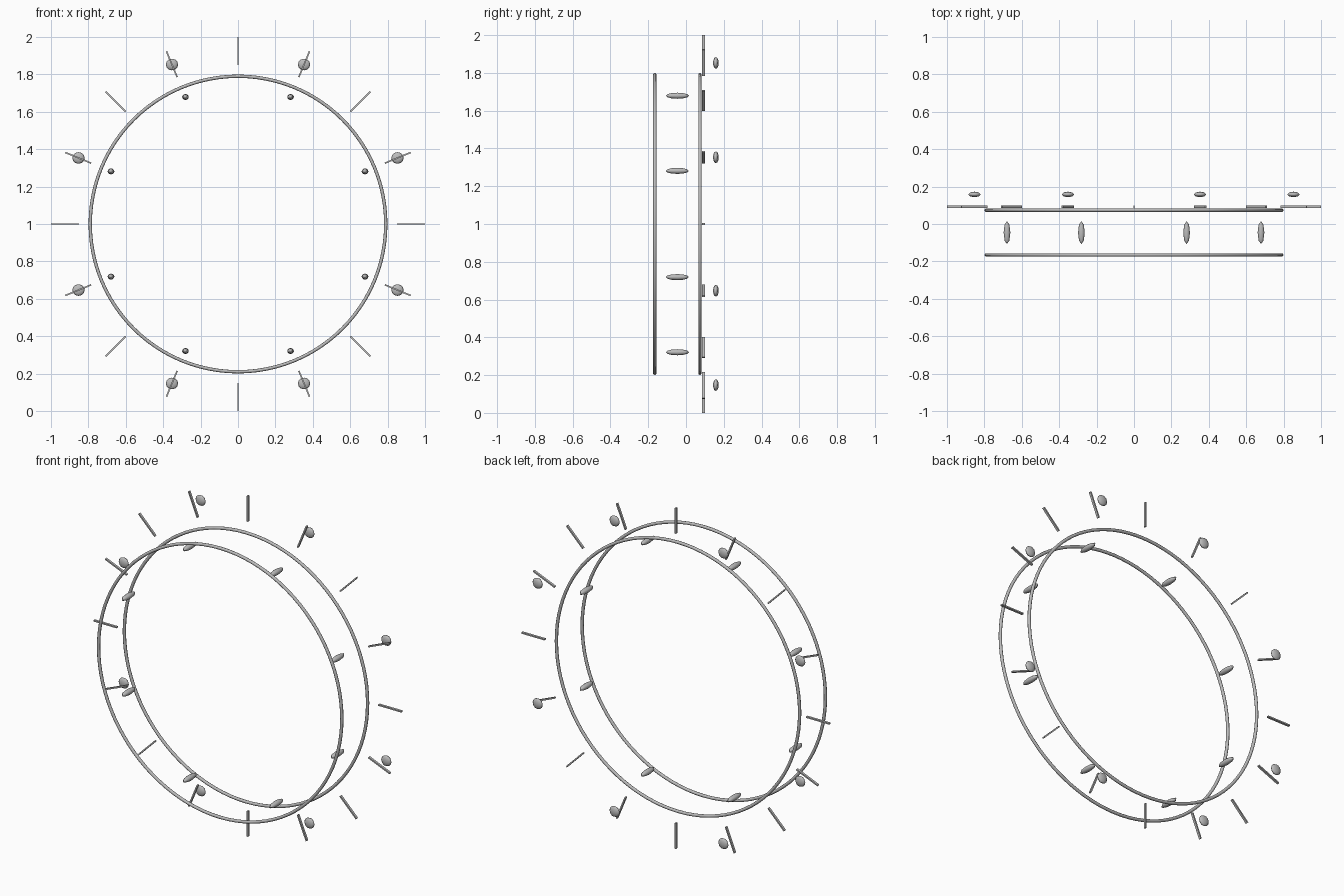
import bpy
from math import sin, cos, pi

cube = bpy.data.objects.get("Cube")
if cube:
    bpy.data.objects.remove(cube, do_unlink=True)

CENTRE_Z = 1.0

grey = bpy.data.materials.new("plain grey")
grey.use_nodes = True
colour = (0.5, 0.5, 0.5, 1)
grey.diffuse_color = colour
grey.node_tree.nodes["Principled BSDF"].inputs["Base Color"].default_value = colour


def finish(name, smooth):
    obj = bpy.context.object
    obj.name = name
    obj.data.materials.append(grey)
    if smooth:
        bpy.ops.object.shade_smooth()
    return obj


def on_circle(radius, y, angle):
    return (radius * cos(angle), y, CENTRE_Z + radius * sin(angle))


def hoop(name, y):
    bpy.ops.mesh.primitive_torus_add(
        major_radius=0.79, minor_radius=0.009, major_segments=96, minor_segments=10,
        location=(0, y, CENTRE_Z), rotation=(pi / 2, 0, 0))
    finish(name, True)


def bead(name, radius, y, angle, size):
    bpy.ops.mesh.primitive_uv_sphere_add(
        segments=8, ring_count=6, radius=1, location=on_circle(radius, y, angle))
    finish(name, True).scale = size


def spoke(name, angle):
    bpy.ops.mesh.primitive_cube_add(
        size=1, location=on_circle(0.925, 0.093, angle), rotation=(0, -angle, 0))
    finish(name, False).scale = (0.15, 0.014, 0.008)


# Two thin hoops
hoop("front_hoop", -0.165)
hoop("rear_hoop", 0.074)

# Short radial bars around the rear hoop
for i in range(16):
    spoke(f"spoke_{i + 1}", i * pi / 8)

# Long beads inside the hoops and flat beads behind every second bar
for i in range(8):
    a = (i + 0.5) * pi / 4
    bead(f"inner_bead_{i + 1}", 0.735, -0.046, a, (0.018, 0.061, 0.016))
    bead(f"outer_bead_{i + 1}", 0.923, 0.158, a, (0.033, 0.015, 0.031))
